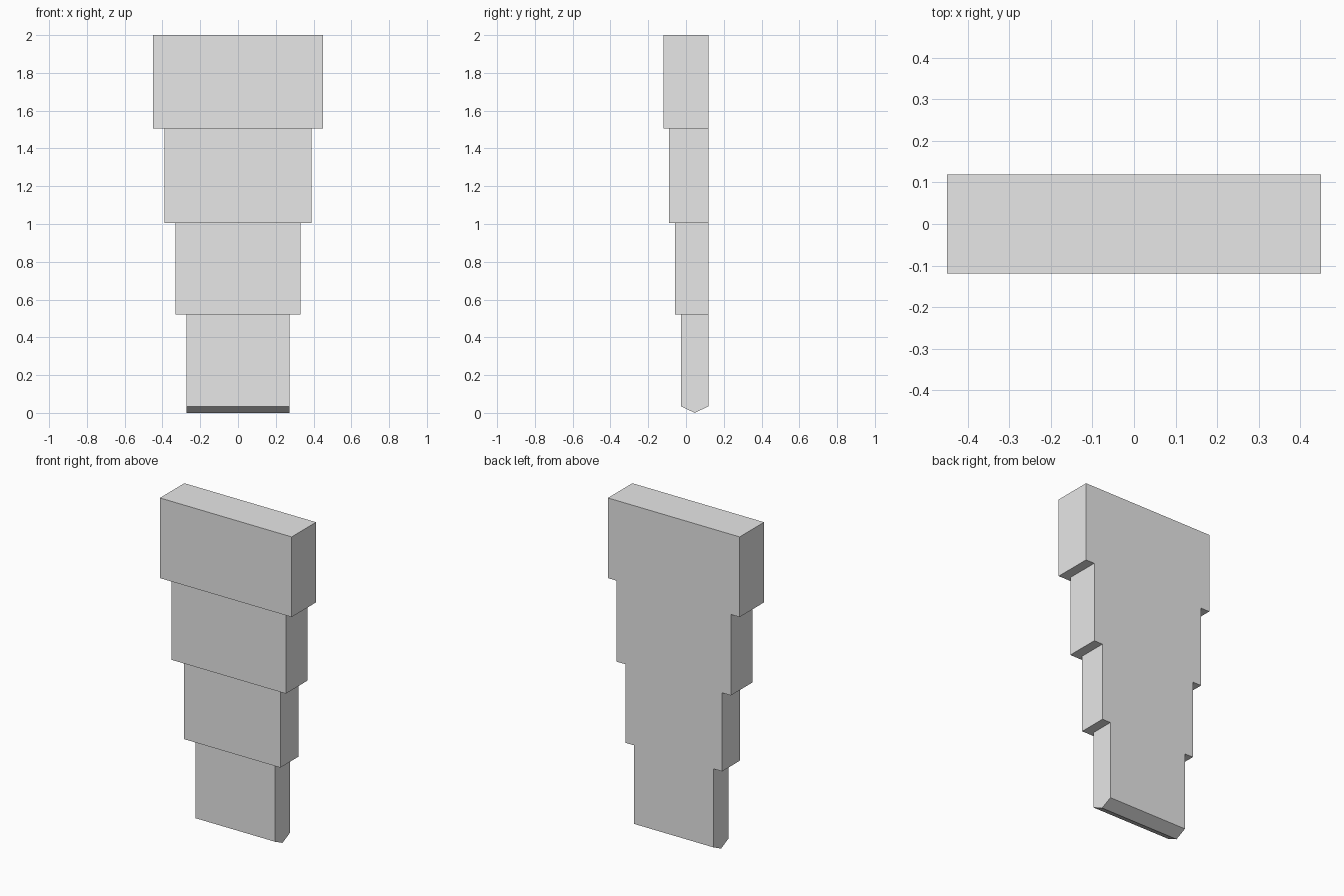
import bpy
import bmesh

cube = bpy.data.objects.get("Cube")
if cube:
    bpy.data.objects.remove(cube, do_unlink=True)

GREY = (0.8, 0.8, 0.8, 1.0)
grey = bpy.data.materials.new("plain_grey")
grey.use_nodes = True
grey.diffuse_color = GREY
grey.node_tree.nodes["Principled BSDF"].inputs["Base Color"].default_value = GREY

BACK = 0.119  # all sections share one flush back plane


def section(name, half_width, front, bottom, top, ridge=None):
    """Extrude a side profile across x; a ridge adds a wedge below it."""
    mid = (front + BACK) / 2
    profile = [(front, top), (front, bottom)]
    if ridge is not None:
        profile.append((mid, ridge))
    profile += [(BACK, bottom), (BACK, top)]

    bm = bmesh.new()
    face = bm.faces.new([bm.verts.new((-half_width, y, z)) for y, z in profile])
    result = bmesh.ops.extrude_face_region(bm, geom=[face])
    moved = [v for v in result["geom"] if isinstance(v, bmesh.types.BMVert)]
    bmesh.ops.translate(bm, verts=moved, vec=(2 * half_width, 0, 0))
    bmesh.ops.recalc_face_normals(bm, faces=bm.faces)

    mesh = bpy.data.meshes.new(name)
    bm.to_mesh(mesh)
    bm.free()
    mesh.materials.append(grey)
    obj = bpy.data.objects.new(name, mesh)
    bpy.context.collection.objects.link(obj)


# Stepped sections, widest at the top
section("top_section", 0.45, -0.119, 1.505, 2.0)
section("upper_section", 0.39, -0.09, 1.005, 1.505)
section("lower_section", 0.33, -0.058, 0.52, 1.005)
# Bottom section ends in a shallow wedge
section("bottom_section", 0.272, -0.027, 0.035, 0.52, ridge=0.0)
